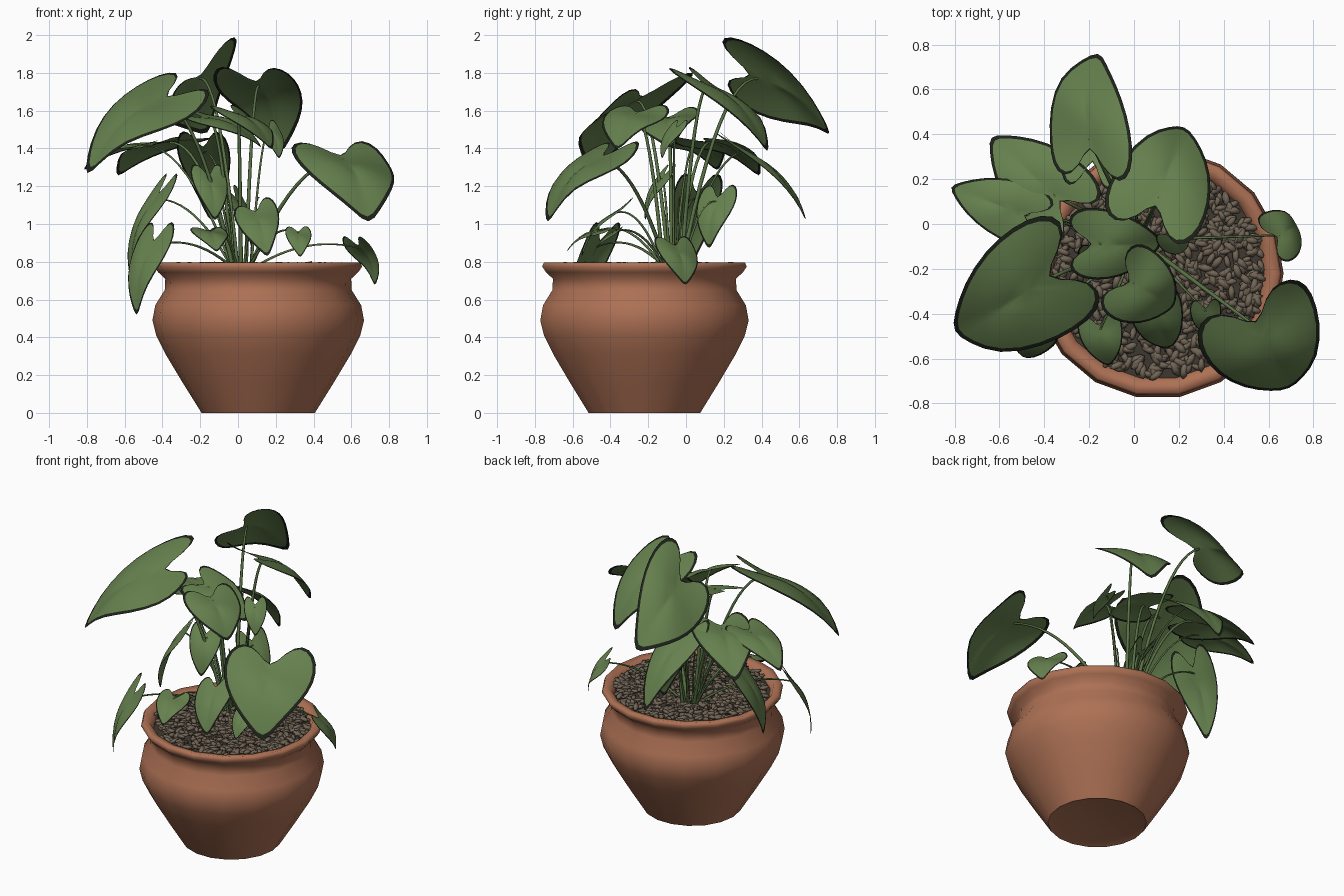
import bpy, bmesh, math, random
from mathutils import Vector, Matrix

random.seed(4)
cube = bpy.data.objects.get("Cube")
if cube:
    bpy.data.objects.remove(cube)


def material(name, r, g, b):
    m = bpy.data.materials.new(name)
    m.use_nodes = True
    m.diffuse_color = (r, g, b, 1)
    bsdf = m.node_tree.nodes["Principled BSDF"]
    bsdf.inputs["Base Color"].default_value = (r, g, b, 1)
    bsdf.inputs["Roughness"].default_value = 0.8
    return m


GREEN = material("leaf green", 0.13, 0.215, 0.075)
EDGE = material("dark leaf edge", 0.012, 0.016, 0.01)
STEM = material("stem green", 0.10, 0.17, 0.06)
CLAY = material("terracotta", 0.42, 0.165, 0.09)
BARK = material("bark brown", 0.165, 0.13, 0.092)
EARTH = material("dark earth", 0.05, 0.04, 0.03)

POT = Vector((0.107, -0.22, 0))
CROWN = Vector((0.02, -0.07, 0.76))


def add_object(name, bm, *mats):
    mesh = bpy.data.meshes.new(name)
    bm.to_mesh(mesh)
    bm.free()
    for mat in mats:
        mesh.materials.append(mat)
    for face in mesh.polygons:
        face.use_smooth = True
    ob = bpy.data.objects.new(name, mesh)
    bpy.context.collection.objects.link(ob)
    return ob


def lathe(name, profile, mat, sides=18):
    bm = bmesh.new()
    verts = [bm.verts.new((r, 0, z)) for r, z in profile]
    edges = [bm.edges.new(pair) for pair in zip(verts, verts[1:])]
    bmesh.ops.spin(bm, geom=verts + edges, axis=(0, 0, 1), cent=(0, 0, 0),
                   steps=sides, angle=math.tau)
    bmesh.ops.remove_doubles(bm, verts=bm.verts, dist=0.0005)
    bmesh.ops.recalc_face_normals(bm, faces=bm.faces)
    ob = add_object(name, bm, mat)
    ob.location = POT
    bpy.context.view_layer.objects.active = ob
    ob.select_set(True)
    bpy.ops.object.shade_smooth_by_angle(angle=math.radians(75))
    ob.select_set(False)


# Pot with rolled rim, and the earth inside it
lathe("pot", [(0, 0.012), (0.26, 0.012), (0.3, 0), (0.4, 0.16), (0.49, 0.31),
              (0.54, 0.41), (0.56, 0.49), (0.545, 0.57), (0.495, 0.65),
              (0.492, 0.71), (0.53, 0.745), (0.55, 0.775), (0.54, 0.797),
              (0.495, 0.79), (0.47, 0.75), (0.46, 0.7)], CLAY)
lathe("earth", [(0, 0.77), (0.475, 0.755)], EARTH)

# Loose bark chips covering the earth
bm = bmesh.new()
for i in range(850):
    radius = 0.46 * math.sqrt(random.random())
    angle = random.uniform(0, math.tau)
    spot = POT + Vector((radius * math.cos(angle), radius * math.sin(angle),
                         random.uniform(0.768, 0.785)))
    turn = (Matrix.Rotation(random.uniform(0, math.tau), 4, 'Z')
            @ Matrix.Rotation(random.uniform(-0.35, 0.35), 4, 'Y'))
    shape = Matrix.Diagonal((0.038, 0.017, 0.013, 1))
    bmesh.ops.create_icosphere(bm, subdivisions=1, radius=random.uniform(0.8, 1.15),
                               matrix=Matrix.Translation(spot) @ turn @ shape)
add_object("bark_chips", bm, BARK)

# Half of the heart outline, tip round to notch, then mirrored: (side, along)
HALF = [(0, 1), (0.26, 0.84), (0.64, 0.58), (0.93, 0.27), (1.02, -0.04),
        (0.94, -0.28), (0.66, -0.41), (0.3, -0.3), (0, 0)]
OUTLINE = HALF + [(-u, v) for u, v in HALF[-2:0:-1]]


def leaf(name, base, tip, width, tilt):
    """Heart leaf hung from its notch; tilt lifts one lobe above the other."""
    along = tip - base
    across = Vector((along.y, -along.x, 0)).normalized() * width
    side = (across + Vector((0, 0, tilt))) / 2
    normal = side.cross(along).normalized()

    def point(u, v):
        lift = width / 2 * (0.22 * abs(u) - 0.3 * u * u
                            + 0.07 * math.sin(5 * v + 2 * u))
        bend = 0.4 * v * (1 - v) if v > 0 else 0.25 * v
        return base + u * side + v * along + (lift + bend * along.length) * normal

    bm = bmesh.new()
    centre = bm.verts.new(point(0, 0.1))
    rings = [[bm.verts.new(point(u * k, 0.1 + (v - 0.1) * k)) for u, v in OUTLINE]
             for k in (0.35, 0.7, 0.975, 1)]
    for i in range(len(OUTLINE)):
        j = i - 1
        bm.faces.new((centre, rings[0][j], rings[0][i]))
        for a, b in zip(rings, rings[1:]):
            face = bm.faces.new((a[j], b[j], b[i], a[i]))
        # The outermost band is the dry dark edge
        face.material_index = 1
    # Turn the glossy side to the sky
    bm.normal_update()
    if sum(face.normal.dot(normal) for face in bm.faces) < 0:
        bmesh.ops.reverse_faces(bm, faces=bm.faces)
    soften = add_object(name, bm, GREEN, EDGE).modifiers.new("soften", 'SUBSURF')
    soften.levels = soften.render_levels = 1


def stem(name, end, radius, steps=12):
    """Arching stalk from the crown to a leaf notch."""
    outward = Vector((end.x - CROWN.x, end.y - CROWN.y, 0)).normalized()
    start = CROWN + 0.05 * outward
    mid = start.lerp(end, 0.5)
    mid.z = end.z + (0.02 if end.z > 1.1 else 0.08)
    curve = bpy.data.curves.new(name, 'CURVE')
    curve.dimensions = '3D'
    curve.bevel_depth = radius
    curve.bevel_resolution = 1
    spline = curve.splines.new('POLY')
    spline.points.add(steps)
    for i, p in enumerate(spline.points):
        t = i / steps
        p.co = (*start.lerp(mid, t).lerp(mid.lerp(end, t), t), 1)
        p.radius = 1.3 - 0.6 * t
    curve.materials.append(STEM)
    bpy.context.collection.objects.link(bpy.data.objects.new(name, curve))


def foliage(name, base, tip, width, tilt=0):
    base, tip = Vector(base), Vector(tip)
    leaf(name + "_leaf", base, tip, width, tilt)
    stem(name + "_stem", base, 0.009 if width > 0.3 else 0.006)


# Tall leaves: notch, tip, width
foliage("top_back", (-.2, .38, 1.77), (-.16, .78, 1.47), .38, tilt=.36)
foliage("back", (.11, .12, 1.73), (.23, .45, 1.37), .46)
foliage("back_right", (-.36, .13, 1.43), (-.65, .4, 1.25), .38)
foliage("side_right", (-.52, .05, 1.42), (-.83, .17, 1.28), .28)
foliage("front_right", (-.42, -.26, 1.65), (-.82, -.49, 1.25), .54, tilt=.15)
foliage("front_left", (.56, -.47, 1.34), (.7, -.75, 1), .56)
foliage("centre", (-.16, -.09, 1.56), (.14, -.08, 1.4), .32, tilt=-.08)
foliage("upper_front", (0, -.27, 1.58), (.19, -.37, 1.39), .36)
foliage("upper", (.17, -.06, 1.5), (.22, -.13, 1.34), .14)

# Low leaves hanging near the rim
foliage("low_back", (-.18, .32, 1.38), (-.14, .65, 1), .28)
foliage("low_right", (-.44, .05, 1.13), (-.58, 0, .72), .28)
foliage("drooping_right", (-.46, -.47, .88), (-.54, -.55, .5), .25)
foliage("low_left", (.65, -.05, .87), (.73, 0, .67), .25)
foliage("low_front", (.1, -.39, 1.05), (.16, -.56, .82), .24, tilt=-.07)
foliage("inner_front", (-.15, -.13, 1.24), (-.12, -.22, 1.01), .2)
foliage("inner_back", (0, .16, 1.12), (.08, .12, .86), .22)
foliage("small_left", (.32, -.39, .95), (.33, -.5, .82), .14)
foliage("small_right", (-.15, -.47, .96), (-.11, -.64, .85), .2)

# Thin young shoots without leaves
for i in range(3):
    angle = i * math.tau / 3 + 0.4
    reach = Vector((math.cos(angle), math.sin(angle), 3.8)) / 10
    stem("shoot_%d" % (i + 1), CROWN + reach, 0.005)
